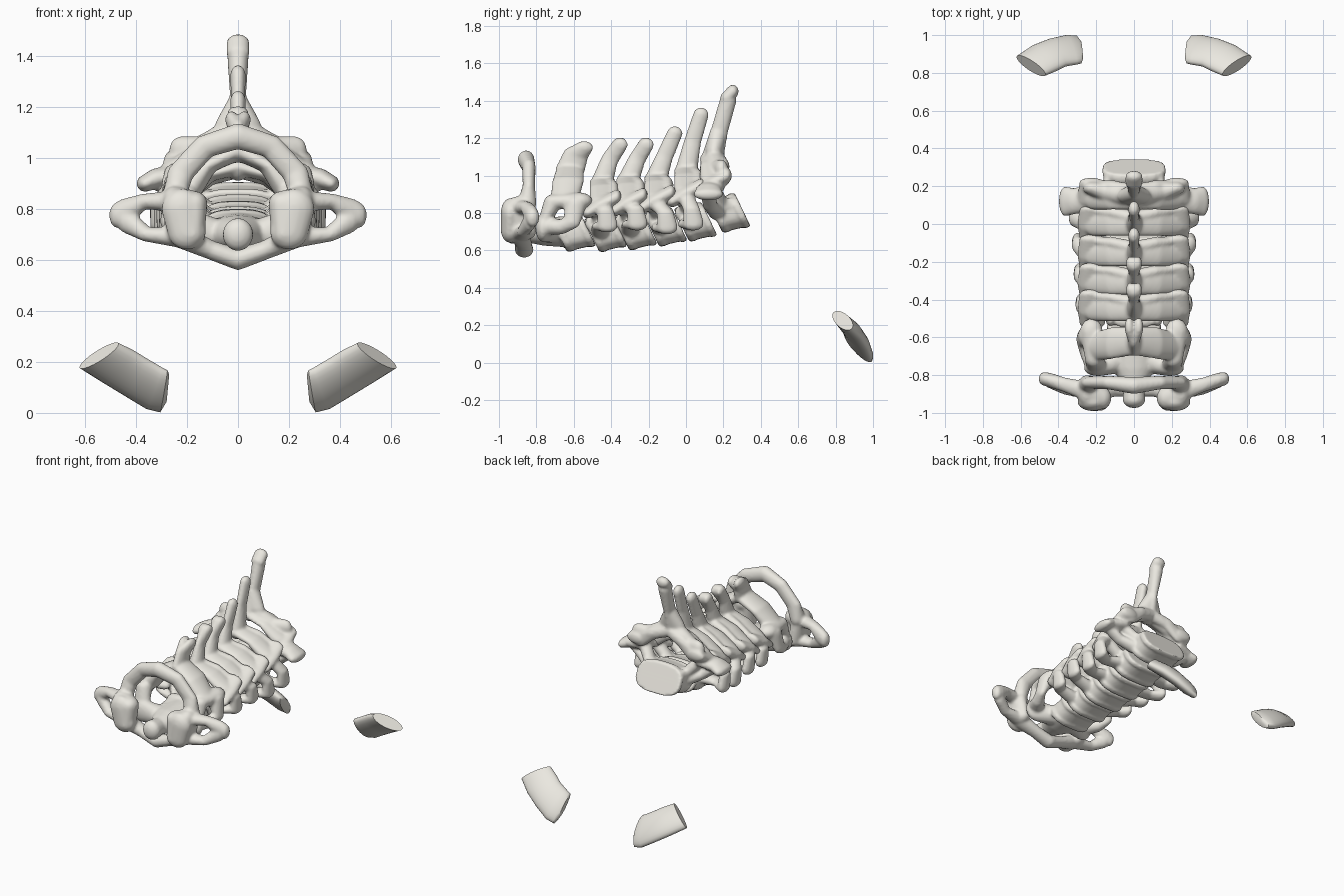
import bpy, bmesh, math
from mathutils import Vector

# Pale bone colour
BONE = bpy.data.materials.new("bone")
BONE.diffuse_color = (0.83, 0.81, 0.75, 1)

# Unit sphere points reused by every rounded part
tmp = bmesh.new()
bmesh.ops.create_icosphere(tmp, subdivisions=3, radius=1)
BALL = [v.co.copy() for v in tmp.verts]
tmp.free()


def hull(bm, pts):
    vs = [bm.verts.new(p) for p in pts]
    bmesh.ops.convex_hull(bm, input=vs)
    bmesh.ops.delete(bm, geom=[v for v in vs if v.is_valid and not v.link_faces], context='VERTS')


def chain(bm, *nodes):
    """Ellipsoids (x, y, z, rx, ry, rz) bridged in order; mirrored when off centre."""
    sides = (1, -1) if any(n[0] for n in nodes) else (1,)
    for s in sides:
        for a, b in zip(nodes, nodes[1:]):
            pts = []
            for x, y, z, rx, ry, rz in (a, b):
                pts += [(s * (x + p.x * rx), y + p.y * ry, z + p.z * rz) for p in BALL]
            hull(bm, pts)


def ring(y, z, w, d, n=28):
    """Tilted rounded-box section of a vertebral body."""
    out = []
    for i in range(n):
        t = 2 * math.pi * i / n
        c, s = math.cos(t), math.sin(t)
        u = math.copysign(abs(s) ** 0.7, s) * d
        out.append((math.copysign(abs(c) ** 0.7, c) * w, y - 0.43 * u, z + 0.9 * u))
    return out


def body(bm, y, z, w, d, h):
    ax = Vector((0.96, 0.22))
    at = lambda t, k: ring(y + ax.x * t, z + ax.y * t, w * k, d * k)
    hull(bm, at(-h, 0.95) + at(-h * 0.6, 1))
    hull(bm, at(h * 0.6, 1) + at(h, 0.97))
    hull(bm, at(-h * 0.8, 0.93) + at(h * 0.8, 0.93))


def finish(bm, name, voxel=0.0095, smooth=4):
    me = bpy.data.meshes.new(name)
    bm.to_mesh(me)
    bm.free()
    me.materials.append(BONE)
    ob = bpy.data.objects.new(name, me)
    bpy.context.collection.objects.link(ob)
    m = ob.modifiers.new("fuse", 'REMESH')
    m.mode, m.voxel_size, m.use_smooth_shade = 'VOXEL', voxel, True
    m = ob.modifiers.new("soften", 'SMOOTH')
    m.factor, m.iterations = 0.5, smooth
    return ob


# First vertebra: ring with broad side wings
bm = bmesh.new()
chain(bm, (0.17, -0.92, 0.82, 0.05, 0.06, 0.05), (0.25, -0.89, 0.83, 0.05, 0.08, 0.06),
      (0.23, -0.88, 0.70, 0.05, 0.08, 0.05), (0.18, -0.93, 0.70, 0.05, 0.06, 0.05),
      (0.17, -0.92, 0.82, 0.05, 0.06, 0.05))
chain(bm, (0.22, -0.94, 0.80, 0.08, 0.05, 0.08), (0.20, -0.94, 0.71, 0.075, 0.05, 0.07))
chain(bm, (0.22, -0.89, 0.69, 0.05, 0.06, 0.045), (0.11, -0.87, 0.64, 0.04, 0.045, 0.037),
      (0, -0.865, 0.602, 0.035, 0.05, 0.042))
chain(bm, (0.25, -0.85, 0.85, 0.045, 0.05, 0.05), (0.225, -0.84, 0.94, 0.052, 0.033, 0.045),
      (0.13, -0.84, 1.045, 0.05, 0.036, 0.045), (0, -0.855, 1.085, 0.05, 0.045, 0.05))
chain(bm, (0.27, -0.88, 0.83, 0.04, 0.05, 0.04), (0.37, -0.85, 0.83, 0.03, 0.038, 0.03),
      (0.45, -0.825, 0.785, 0.035, 0.038, 0.055), (0.475, -0.82, 0.775, 0.03, 0.036, 0.05))
chain(bm, (0.24, -0.88, 0.69, 0.04, 0.05, 0.04), (0.36, -0.87, 0.70, 0.035, 0.035, 0.028),
      (0.44, -0.835, 0.755, 0.035, 0.035, 0.05))
finish(bm, "vertebra_1")

# Second vertebra: peg, sloping shoulders, thick forked spine
bm = bmesh.new()
body(bm, -0.60, 0.695, 0.145, 0.10, 0.08)
chain(bm, (0, -0.62, 0.70, 0.13, 0.06, 0.085), (0, -0.76, 0.70, 0.11, 0.05, 0.075),
      (0, -0.86, 0.70, 0.055, 0.04, 0.055), (0, -0.93, 0.70, 0.06, 0.045, 0.065))
chain(bm, (0.08, -0.72, 0.70, 0.06, 0.07, 0.06), (0.19, -0.765, 0.72, 0.075, 0.04, 0.075))
chain(bm, (0.20, -0.75, 0.73, 0.06, 0.045, 0.05), (0.25, -0.67, 0.725, 0.04, 0.045, 0.04),
      (0.28, -0.61, 0.75, 0.025, 0.045, 0.035))
chain(bm, (0.28, -0.61, 0.75, 0.025, 0.045, 0.035), (0.245, -0.59, 0.85, 0.05, 0.06, 0.045))
chain(bm, (0.20, -0.75, 0.77, 0.055, 0.035, 0.035), (0.21, -0.71, 0.86, 0.05, 0.05, 0.04),
      (0.225, -0.57, 0.865, 0.06, 0.07, 0.045))
chain(bm, (0.20, -0.65, 0.87, 0.06, 0.075, 0.035), (0.12, -0.63, 0.97, 0.04, 0.085, 0.03),
      (0, -0.62, 1.03, 0.035, 0.075, 0.04))
chain(bm, (0, -0.62, 1.03, 0.035, 0.08, 0.05), (0, -0.59, 1.11, 0.035, 0.07, 0.05))
chain(bm, (0, -0.59, 1.11, 0.035, 0.07, 0.045), (0.025, -0.545, 1.15, 0.025, 0.05, 0.035))
finish(bm, "vertebra_2")

# Third to seventh vertebrae:
# body y, z, half width, pillar z, spine root (y, z), mid, tip, wing tip (x, y, z)
levels = [
    (-0.43, 0.695, 0.145, 0.855, (-0.45, 0.96), (-0.41, 1.08), (-0.355, 1.165), (0.30, -0.46, 0.76)),
    (-0.27, 0.705, 0.15, 0.865, (-0.31, 0.97), (-0.265, 1.08), (-0.215, 1.165), (0.31, -0.30, 0.77)),
    (-0.11, 0.725, 0.155, 0.88, (-0.16, 0.98), (-0.115, 1.10), (-0.06, 1.225), (0.32, -0.14, 0.75)),
    (0.05, 0.752, 0.16, 0.915, (0.0, 1.02), (0.035, 1.18), (0.08, 1.325), (0.335, 0.00, 0.77)),
    (0.228, 0.80, 0.17, 0.97, (0.14, 1.09), (0.182, 1.25), (0.235, 1.44), (0.365, 0.12, 0.90)),
]
for i, (by, bz, w, pz, root, mid, tip, wing) in enumerate(levels):
    last = i == 4
    bm = bmesh.new()
    body(bm, by, bz, w, 0.103, 0.078)
    py = root[0]
    # raised side lips of the body
    chain(bm, (w - 0.02, by - 0.08, bz + 0.05, 0.025, 0.03, 0.04), (w - 0.03, by + 0.02, bz + 0.04, 0.02, 0.04, 0.04))
    # pedicle and joint pillar
    chain(bm, (w - 0.03, by - 0.04, bz + 0.05, 0.035, 0.04, 0.035), (0.21, py, pz - 0.04, 0.04, 0.045, 0.035))
    chain(bm, (0.22, py - 0.075, pz - 0.055, 0.07, 0.03, 0.03), (0.235, py, pz - 0.01, 0.065, 0.05, 0.035),
          (0.225, py + 0.08, pz + 0.03, 0.065, 0.025, 0.04))
    # roof plates, overlapping like shingles
    mz = (pz + root[1]) / 2 + 0.025
    chain(bm, (0.21, py + 0.01, pz + 0.01, 0.06, 0.075, 0.03), (0.12, py + 0.015, mz, 0.04, 0.08, 0.026),
          (0, root[0], root[1] + 0.005, 0.035, 0.065, 0.033))
    chain(bm, (0.20, py + 0.07, pz + 0.02, 0.05, 0.025, 0.045), (0.11, py + 0.06, mz, 0.04, 0.03, 0.04),
          (0, py + 0.03, root[1], 0.03, 0.04, 0.04))
    # spine
    chain(bm, (0, root[0], root[1], 0.045, 0.06, 0.05), (0, *mid, 0.026, 0.046, 0.05))
    if last:
        chain(bm, (0, *mid, 0.032, 0.046, 0.05), (0, tip[0] - 0.01, 1.40, 0.042, 0.044, 0.05))
        chain(bm, (0, 0.218, 1.415, 0.046, 0.035, 0.035), (0, 0.25, 1.45, 0.046, 0.032, 0.036))
        # flared shoulders and lower joint plates
        chain(bm, (0, 0.15, 1.13, 0.09, 0.05, 0.05), (0, 0.17, 1.22, 0.035, 0.046, 0.05))
        chain(bm, (0.05, 0.15, 1.09, 0.05, 0.05, 0.05), (0.15, 0.17, 1.035, 0.04, 0.05, 0.05),
              (0.225, 0.19, 1.03, 0.045, 0.035, 0.055))
    else:
        chain(bm, (0, *mid, 0.026, 0.046, 0.05), (0, *tip, 0.03, 0.042, 0.04))
        if i < 2:
            chain(bm, (0, *mid, 0.02, 0.04, 0.04), (0.022, tip[0] + 0.005, tip[1], 0.02, 0.04, 0.035))
    # side wings with an opening between two bars
    x, y, z = wing
    if last:
        chain(bm, (0.23, py, pz - 0.03, 0.04, 0.07, 0.04), (0.32, 0.12, 0.92, 0.04, 0.07, 0.04),
              (x, y, z, 0.033, 0.08, 0.033))
        chain(bm, (0.14, 0.17, 0.80, 0.04, 0.05, 0.04), (0.23, 0.13, 0.84, 0.03, 0.04, 0.03),
              (0.30, 0.12, 0.89, 0.03, 0.04, 0.025))
    else:
        chain(bm, (w - 0.03, by - 0.03, bz, 0.04, 0.05, 0.04), (0.24, y, z - 0.03, 0.03, 0.045, 0.025),
              (x - 0.02, y + 0.04, z - 0.03, 0.03, 0.055, 0.035))
        chain(bm, (x - 0.02, y + 0.04, z - 0.02, 0.03, 0.055, 0.035), (x - 0.02, y + 0.03, z + 0.05, 0.03, 0.045, 0.025),
              (0.25, py, pz - 0.03, 0.045, 0.045, 0.035))
    finish(bm, "vertebra_%d" % (i + 3))

# Pair of separate flat collar bone pieces: lens sections between two edge points
sections = [
    ((0.622, 0.885, 0.18), (0.468, 0.79, 0.27), 0.038),
    ((0.54, 0.94, 0.13), (0.41, 0.815, 0.24), 0.044),
    ((0.45, 0.975, 0.075), (0.36, 0.84, 0.21), 0.044),
    ((0.36, 0.995, 0.02), (0.30, 0.85, 0.175), 0.042),
    ((0.305, 0.993, 0.005), (0.277, 0.855, 0.165), 0.034),
    ((0.28, 0.965, 0.045), (0.27, 0.875, 0.15), 0.018),
]
for s, side in ((1, "right"), (-1, "left")):
    bm = bmesh.new()
    rings = []
    axis = Vector((-0.28, 0.10, -0.14)).normalized()
    for a, b, h in sections:
        a, b = Vector(a), Vector(b)
        c, u = (a + b) / 2, (a - b) / 2
        n = axis.cross(u).normalized() * h
        pts = [c + u * math.cos(t * math.pi / 12) + n * math.sin(t * math.pi / 12) for t in range(24)]
        rings.append([bm.verts.new((s * p.x, p.y, p.z)) for p in pts])
    for r, q in zip(rings, rings[1:]):
        for k in range(24):
            bm.faces.new((r[k], r[k - 1], q[k - 1], q[k]))
    bm.faces.new(rings[0])
    bm.faces.new(rings[-1])
    bmesh.ops.recalc_face_normals(bm, faces=bm.faces)
    me = bpy.data.meshes.new("collar_bone_" + side)
    bm.to_mesh(me)
    bm.free()
    me.materials.append(BONE)
    ob = bpy.data.objects.new("collar_bone_" + side, me)
    bpy.context.collection.objects.link(ob)
    bpy.ops.object.select_all(action='DESELECT')
    ob.select_set(True)
    bpy.context.view_layer.objects.active = ob
    bpy.ops.object.shade_smooth_by_angle(angle=math.radians(45))
